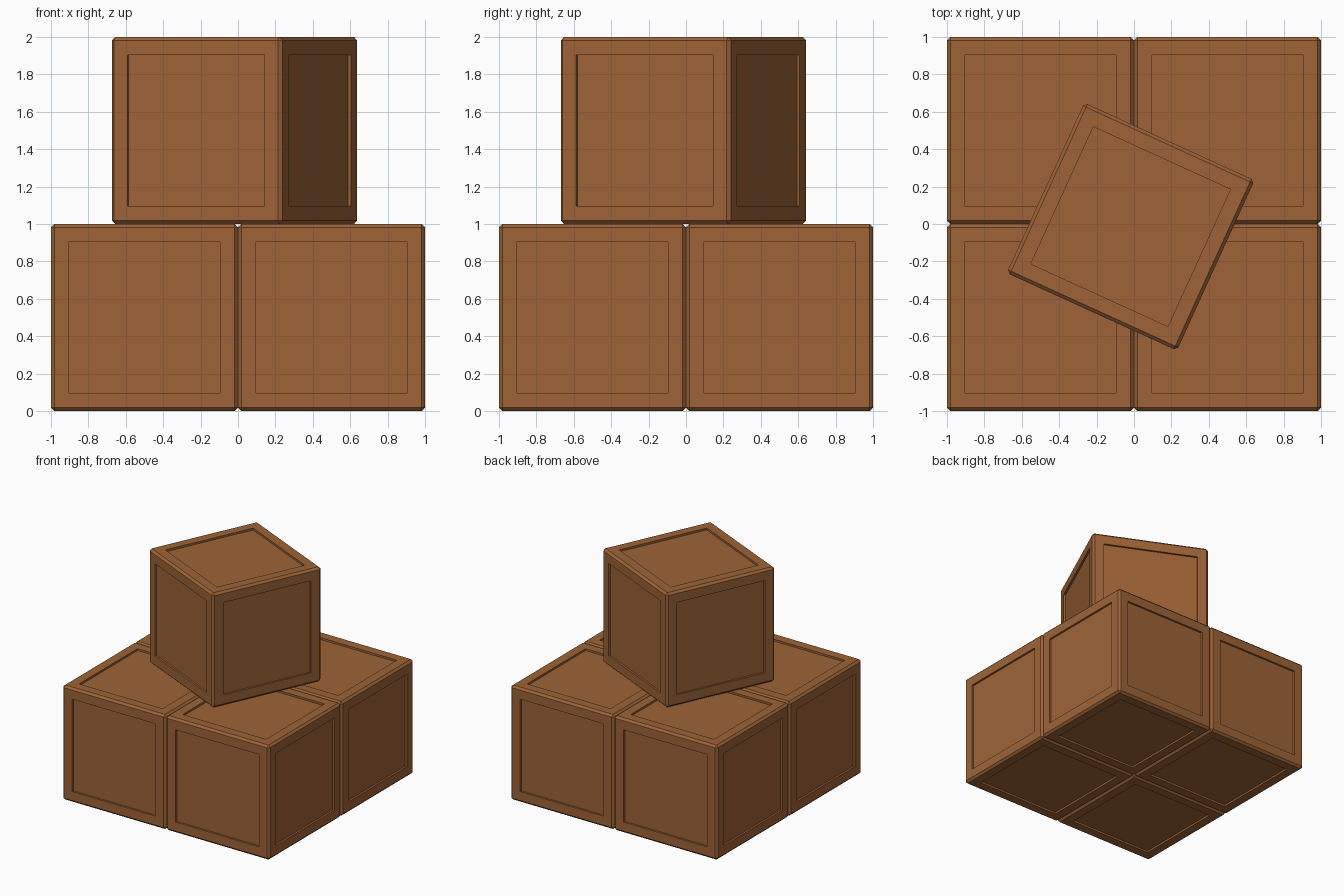
import bpy, bmesh, math

if "Cube" in bpy.data.objects:
    bpy.data.objects.remove(bpy.data.objects["Cube"])

BEVEL = 0.018    # chamfer on crate edges
FRAME = 0.13     # frame width around each panel
DEPTH = 0.017    # panel recess

wood = bpy.data.materials.new("brown wood")
wood.diffuse_color = (0.342, 0.127, 0.038, 1)
wood.use_nodes = True
wood.node_tree.nodes["Principled BSDF"].inputs["Base Color"].default_value = wood.diffuse_color


def crate(name, x, y, z, turn=0.0):
    """Unit crate with chamfered edges and a recessed panel on each side."""
    bm = bmesh.new()
    bmesh.ops.create_cube(bm, size=1.0)
    bmesh.ops.bevel(bm, geom=bm.edges[:], offset=BEVEL, offset_type='OFFSET',
                    segments=1, profile=0.5, affect='EDGES')
    bm.normal_update()
    # recess the six large faces
    sides = [f for f in bm.faces if f.calc_area() > 0.5]
    bmesh.ops.inset_individual(bm, faces=sides, thickness=FRAME - BEVEL, depth=0)
    panels = bmesh.ops.extrude_discrete_faces(bm, faces=sides)["faces"]
    bm.normal_update()
    for f in panels:
        bmesh.ops.translate(bm, verts=f.verts[:], vec=f.normal * -DEPTH)
    bmesh.ops.recalc_face_normals(bm, faces=bm.faces[:])
    mesh = bpy.data.meshes.new(name)
    bm.to_mesh(mesh)
    bm.free()
    mesh.materials.append(wood)
    ob = bpy.data.objects.new(name, mesh)
    ob.location = (x, y, z)
    ob.rotation_euler.z = math.radians(turn)
    bpy.context.collection.objects.link(ob)


# four crates on the floor
for sx, side in ((-1, "left"), (1, "right")):
    for sy, end in ((-1, "front"), (1, "back")):
        crate(f"crate_{end}_{side}", sx * 0.5, sy * 0.5, 0.5)

# turned crate on top
crate("crate_top", -0.018, -0.014, 1.5, -24.5)
